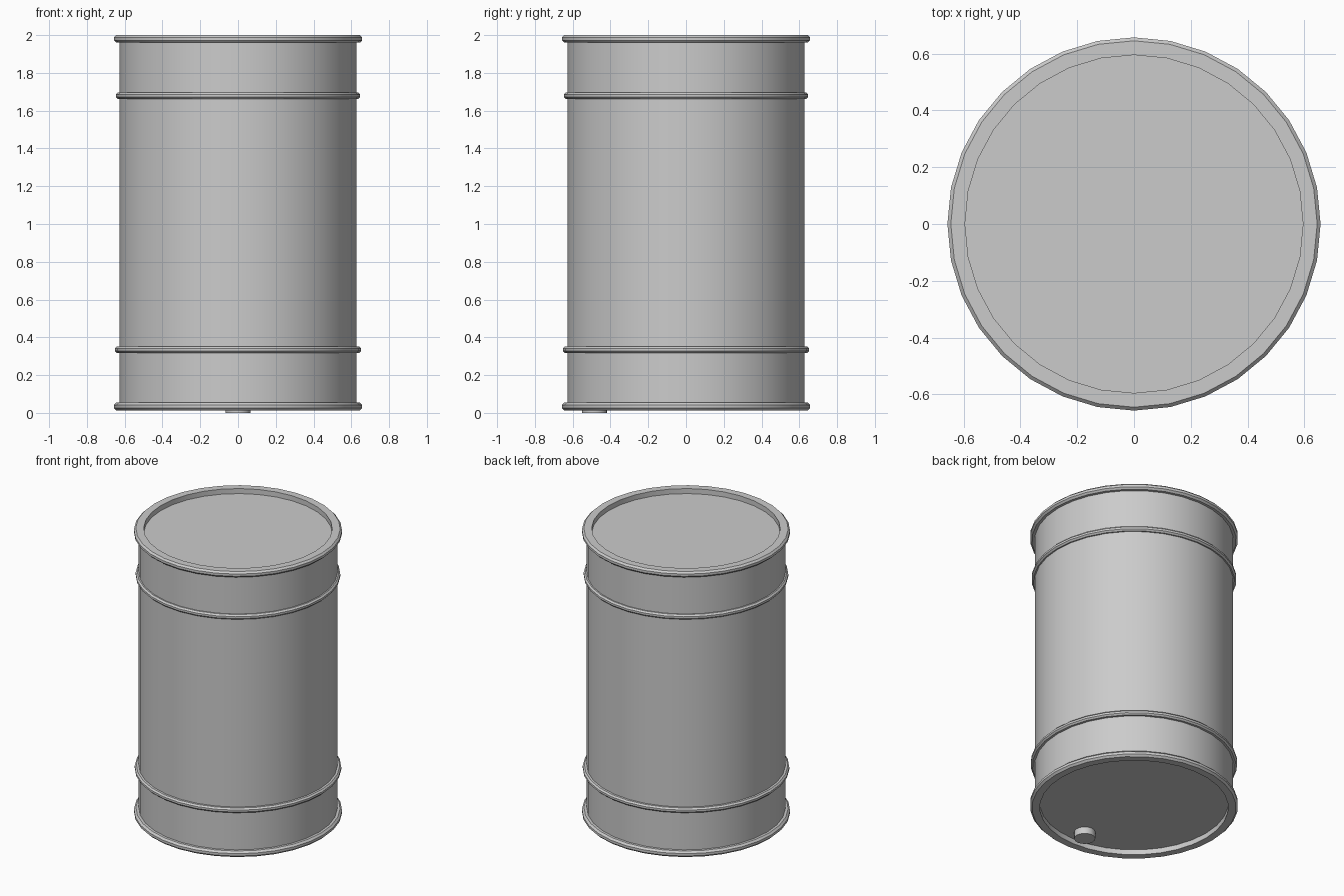
import bpy
import bmesh
import math

cube = bpy.data.objects.get("Cube")
if cube:
    bpy.data.objects.remove(cube, do_unlink=True)

SIDES = 32
BODY_R = 0.627

steel = bpy.data.materials.new("grey_steel")
steel.use_nodes = True
GREY = (0.6, 0.6, 0.6, 1)
steel.diffuse_color = GREY
steel.node_tree.nodes["Principled BSDF"].inputs["Base Color"].default_value = GREY


def lathe(name, profile, sides=SIDES, centre=(0, 0), closed=False):
    """Spin (radius, height) points about the vertical axis."""
    bm = bmesh.new()
    verts = [bm.verts.new((r, 0, z)) for r, z in profile]
    edges = [bm.edges.new(pair) for pair in zip(verts, verts[1:])]
    if closed:
        edges.append(bm.edges.new((verts[-1], verts[0])))
    bmesh.ops.spin(bm, geom=verts + edges, cent=(0, 0, 0), axis=(0, 0, 1),
                   angle=math.tau, steps=sides, use_merge=True)
    bmesh.ops.remove_doubles(bm, verts=bm.verts, dist=0.0001)
    bmesh.ops.recalc_face_normals(bm, faces=bm.faces)
    mesh = bpy.data.meshes.new(name)
    bm.to_mesh(mesh)
    bm.free()
    mesh.materials.append(steel)
    obj = bpy.data.objects.new(name, mesh)
    obj.location = (*centre, 0)
    bpy.context.collection.objects.link(obj)
    bpy.ops.object.select_all(action="DESELECT")
    obj.select_set(True)
    bpy.context.view_layer.objects.active = obj
    bpy.ops.object.shade_smooth_by_angle(angle=math.radians(30))
    return obj


def bead(name, low, high, outer, inner):
    """Hoop with a chamfered outer edge."""
    c = (high - low) * 0.3
    lathe(name, [(inner, low), (outer - c, low), (outer, low + c),
                 (outer, high - c), (outer - c, high), (inner, high)], closed=True)


# Drum wall with recessed ends
lathe("drum_body", [(0, 0.047), (BODY_R, 0.047), (BODY_R, 1.965), (0, 1.965)])

# Raised end rims
bead("bottom_rim", 0.012, 0.054, 0.657, 0.595)
bead("top_rim", 1.96, 2.0, 0.657, 0.595)

# Rolling hoops
bead("lower_hoop", 0.318, 0.352, 0.652, 0.61)
bead("upper_hoop", 1.662, 1.696, 0.646, 0.61)

# Bung on the underside
lathe("bung", [(0, 0), (0.067, 0), (0.067, 0.06), (0, 0.06)],
      sides=16, centre=(0, -0.484))
